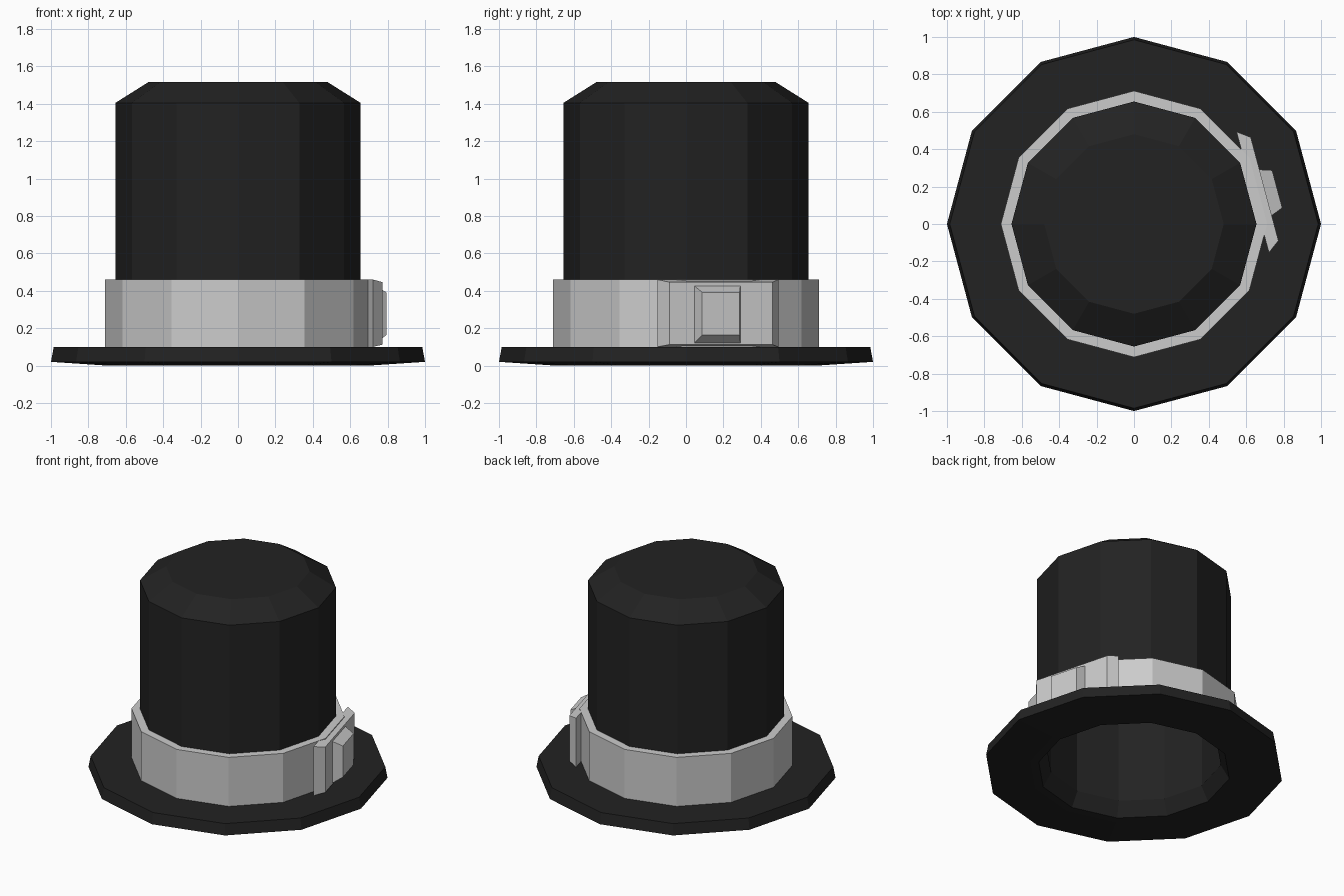
import bpy, bmesh
from math import sin, cos, pi, radians
from mathutils import Matrix

if "Cube" in bpy.data.objects:
    bpy.data.objects.remove(bpy.data.objects["Cube"])

SIDES = 12

black = bpy.data.materials.new("black_felt")
black.diffuse_color = (0.016, 0.016, 0.016, 1)
black.use_nodes = True
black.node_tree.nodes["Principled BSDF"].inputs["Base Color"].default_value = black.diffuse_color


def finish(name, bm, mat=None):
    bmesh.ops.recalc_face_normals(bm, faces=bm.faces[:])
    me = bpy.data.meshes.new(name)
    bm.to_mesh(me)
    bm.free()
    ob = bpy.data.objects.new(name, me)
    bpy.context.collection.objects.link(ob)
    if mat:
        me.materials.append(mat)
    return ob


def lathe(name, profile, mat=None, closed=True):
    """Spin (radius, z) points; an open profile is capped at both ends."""
    bm = bmesh.new()
    rings = [[bm.verts.new((r * cos(2 * pi * i / SIDES), r * sin(2 * pi * i / SIDES), z))
              for i in range(SIDES)] for r, z in profile]
    pairs = list(zip(rings, rings[1:]))
    if closed:
        pairs.append((rings[-1], rings[0]))
    else:
        bm.faces.new(rings[0])
        bm.faces.new(rings[-1])
    for a, b in pairs:
        for i in range(SIDES):
            j = (i + 1) % SIDES
            bm.faces.new((a[i], a[j], b[j], b[i]))
    return finish(name, bm, mat)


def tapered_block(name, base, outer):
    """Frustum on the band facet; each end is (depth, u0, u1, z0, z1)."""
    bm = bmesh.new()
    bmesh.ops.create_cube(bm, size=2)
    for v in bm.verts:
        n, u0, u1, z0, z1 = outer if v.co.x > 0 else base
        v.co = (n, u1 if v.co.y > 0 else u0, z1 if v.co.z > 0 else z0)
    bm.transform(Matrix.Rotation(radians(15), 4, 'Z'))
    return finish(name, bm)


# brim with a chamfered opening
lathe("brim", [(0.644, 0), (0.70, 0), (1.0, 0.02), (0.985, 0.10), (0.587, 0.10)], black)

# hollow crown: outside wall, top, then inside wall
lathe("crown", [(0.44, 1.45), (0.59, 1.36), (0.59, 0.10), (0.655, 0.10),
                (0.655, 1.405), (0.48, 1.515)], black, closed=False)

# hat band
lathe("band", [(0.645, 0.10), (0.712, 0.10), (0.712, 0.46), (0.645, 0.46)])

# buckle plate and its raised centre
tapered_block("buckle_plate", (0.657, -0.335, 0.335, 0.10, 0.46),
              (0.723, -0.286, 0.286, 0.112, 0.446))
tapered_block("buckle_centre", (0.715, -0.15, 0.11, 0.115, 0.43),
              (0.788, -0.122, 0.086, 0.163, 0.392))
